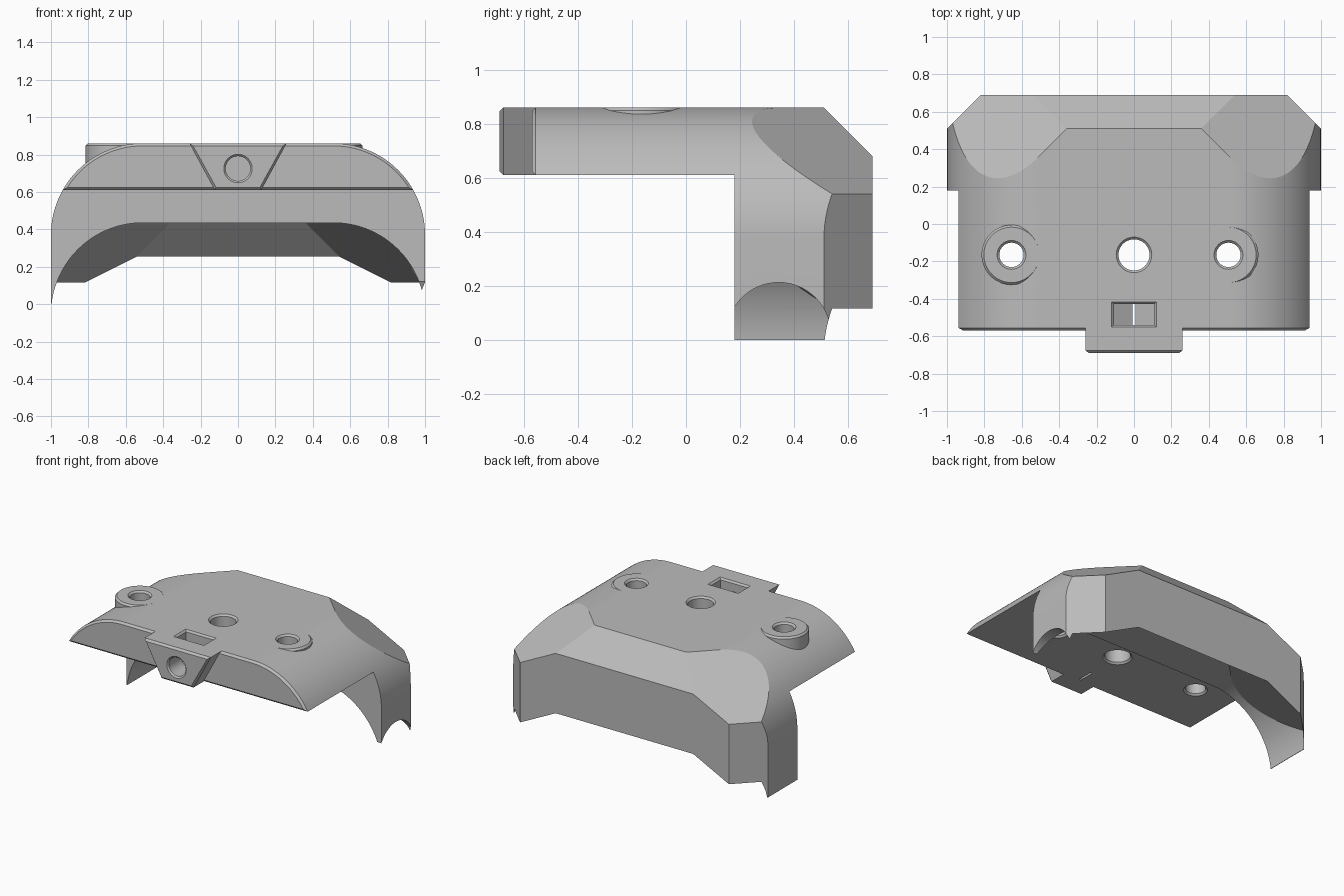
import bpy, bmesh
from math import sin, cos, pi, radians
from mathutils import Matrix, Vector

cube = bpy.data.objects.get("Cube")
if cube:
    bpy.data.objects.remove(cube, do_unlink=True)

TOP, UNDER, SHELL = 0.86, 0.61, 0.425     # deck height, slab underside, shell drop
FRONT, NOSE, BACK = -0.57, -0.69, 0.69
R = 0.49                                   # shoulder radius
EDGE = 0.014                               # small chamfers

grey = bpy.data.materials.new("plastic grey")
grey.use_nodes = True
colour = (0.5, 0.5, 0.5, 1)
grey.diffuse_color = colour
grey.node_tree.nodes["Principled BSDF"].inputs["Base Color"].default_value = colour


def finish(bm, name):
    bmesh.ops.recalc_face_normals(bm, faces=bm.faces[:])
    mesh = bpy.data.meshes.new(name)
    bm.to_mesh(mesh)
    bm.free()
    mesh.materials.append(grey)
    ob = bpy.data.objects.new(name, mesh)
    bpy.context.collection.objects.link(ob)
    return ob


def hull(points):
    """Closed convex solid round a set of points."""
    bm = bmesh.new()
    for p in points:
        bm.verts.new(p)
    bmesh.ops.remove_doubles(bm, verts=bm.verts[:], dist=1e-5)
    bmesh.ops.convex_hull(bm, input=bm.verts[:])
    loose = [v for v in bm.verts if not v.link_faces]
    bmesh.ops.delete(bm, geom=loose, context="VERTS")
    bmesh.ops.dissolve_limit(bm, angle_limit=0.005, verts=bm.verts[:], edges=bm.edges[:])
    return bm


def at_y(outline, y):
    return [(x, y, z) for x, z in outline]


def slice_off(bm, point, normal):
    """Cut a convex solid, dropping the normal side."""
    bmesh.ops.bisect_plane(bm, geom=bm.verts[:] + bm.edges[:] + bm.faces[:],
                           dist=1e-6, plane_co=point, plane_no=normal, clear_outer=True)
    points = [v.co.copy() for v in bm.verts]
    bm.free()
    return hull(points)


def lathe(name, profile, centre, axis="Z"):
    """Spin (radius, height) points about an axis."""
    n = 64
    bm = bmesh.new()
    rings = [[bm.verts.new((r * cos(2 * pi * i / n), r * sin(2 * pi * i / n), h))
              for i in range(n)] for r, h in profile]
    for a, b in zip(rings, rings[1:]):
        for i in range(n):
            j = (i + 1) % n
            bm.faces.new((a[i], a[j], b[j], b[i]))
    bm.faces.new(rings[0])
    bm.faces.new(rings[-1])
    turn = {"X": Matrix.Rotation(pi / 2, 4, "Y"),
            "Y": Matrix.Rotation(-pi / 2, 4, "X"), "Z": Matrix()}[axis]
    bm.transform(Matrix.Translation(Vector(centre)) @ turn)
    return finish(bm, name)


def combine(target, tool, operation="DIFFERENCE"):
    mod = target.modifiers.new(tool.name, "BOOLEAN")
    mod.operation, mod.solver, mod.object = operation, "EXACT", tool
    bpy.context.view_layer.update()
    graph = bpy.context.evaluated_depsgraph_get()
    result = bpy.data.meshes.new_from_object(target.evaluated_get(graph))
    target.modifiers.clear()
    target.data = result
    bpy.data.objects.remove(tool, do_unlink=True)


def arch(inset, drop, floor):
    """Outline with a flat top, round shoulders and upright sides."""
    n, r = 36, R - inset
    arc = [(1 - R + r * sin(pi / 2 * i / n), TOP - R + r * cos(pi / 2 * i / n) - drop)
           for i in range(n + 1)]
    side = arc + [(1 - inset, floor)]
    return side + [(-x, z) for x, z in side]


def vault(y0, y1, drop, floor):
    """Arched block with a sloped back edge and sloped rear corners."""
    full = arch(0, drop, floor)
    bm = hull(at_y(arch(EDGE, drop, floor), y0) + at_y(full, y0 + EDGE) + at_y(full, y1))
    bm = slice_off(bm, (0, 0.51, TOP - drop), (0, 1, 1))
    for s in (1, -1):
        bm = slice_off(bm, (0, 0.87, TOP - drop), (s * 0.5, 0.5, 1))
    return bm


# Main shell: outer vault with corner cuts, hollowed by the same vault lowered
bm = vault(FRONT, BACK, 0, 0)
for s in (1, -1):
    bm = slice_off(bm, (s, 0.51, 0), (s, 1, 0))
body = finish(bm, "shell_body")
combine(body, finish(vault(-1.5, 1.2, SHELL, -1), "hollow"))
block = [(-2, -1), (2, -1), (2, UNDER), (-2, UNDER)]
combine(body, finish(hull(at_y(block, -2) + at_y(block, 0.18)), "slab_clearance"))

# Chamfer along the lower front edge of the slab
wedge = [(x, FRONT + y, UNDER + z) for x in (-2, 2)
         for y, z in ((-0.1, 0.1 + EDGE), (-0.1, -0.1), (0.1 + EDGE, -0.1))]
combine(body, finish(hull(wedge), "edge_chamfer"))

# Tapered nose block
outer = [(-0.26, TOP), (0.26, TOP), (0.125, UNDER), (-0.125, UNDER)]
inner = [(-0.24, TOP - EDGE), (0.24, TOP - EDGE),
         (0.117, UNDER + EDGE), (-0.117, UNDER + EDGE)]
combine(body, finish(hull(at_y(inner, NOSE) + at_y(outer, NOSE + EDGE)
                          + at_y(outer, -0.5)), "nose_block"), "UNION")

# Raised round bosses and the holes through the deck
holes = [(-0.655, 0.065), (0.505, 0.065), (0, 0.083)]
Y = -0.165
for x, r in holes[:2]:
    combine(body, lathe("boss", [(0.16, 0.68), (0.16, TOP - 0.012), (0.148, TOP)],
                        (x, Y, 0)), "UNION")
for x, r in holes:
    combine(body, lathe("hole", [(r + 0.072, UNDER - 0.06), (r, UNDER + 0.012),
                                 (r, TOP - 0.012), (r + 0.072, TOP + 0.06)], (x, Y, 0)))

# Nut pocket with a pointed bottom and a flared mouth
pocket = [(-0.107, 1), (-0.107, 0.666), (0, 0.606), (0.107, 0.666), (0.107, 1)]
combine(body, finish(hull(at_y(pocket, -0.54) + at_y(pocket, -0.428)), "nut_pocket"))
mouth = [(sx * (0.107 + grow), -0.484 + sy * (0.056 + grow), z)
         for z, grow in ((TOP - 0.012, 0), (TOP + 0.048, 0.06))
         for sx in (1, -1) for sy in (1, -1)]
combine(body, finish(hull(mouth), "pocket_mouth"))

# Screw hole in the nose
combine(body, lathe("screw_hole", [(0.126, -0.05), (0.066, 0.01), (0.066, 0.2)],
                    (0, NOSE, 0.725), "Y"))

# Rounded notch in the left leg
combine(body, lathe("leg_notch", [(0.192, 0), (0.192, 0.7)], (0.6, 0.343, 0.02), "X"))

# Smooth curved areas, keep creases sharp
bpy.ops.object.select_all(action="DESELECT")
body.select_set(True)
bpy.context.view_layer.objects.active = body
bpy.ops.object.shade_smooth_by_angle(angle=radians(15))
weighted = body.modifiers.new("even_shading", "WEIGHTED_NORMAL")
weighted.keep_sharp = True
